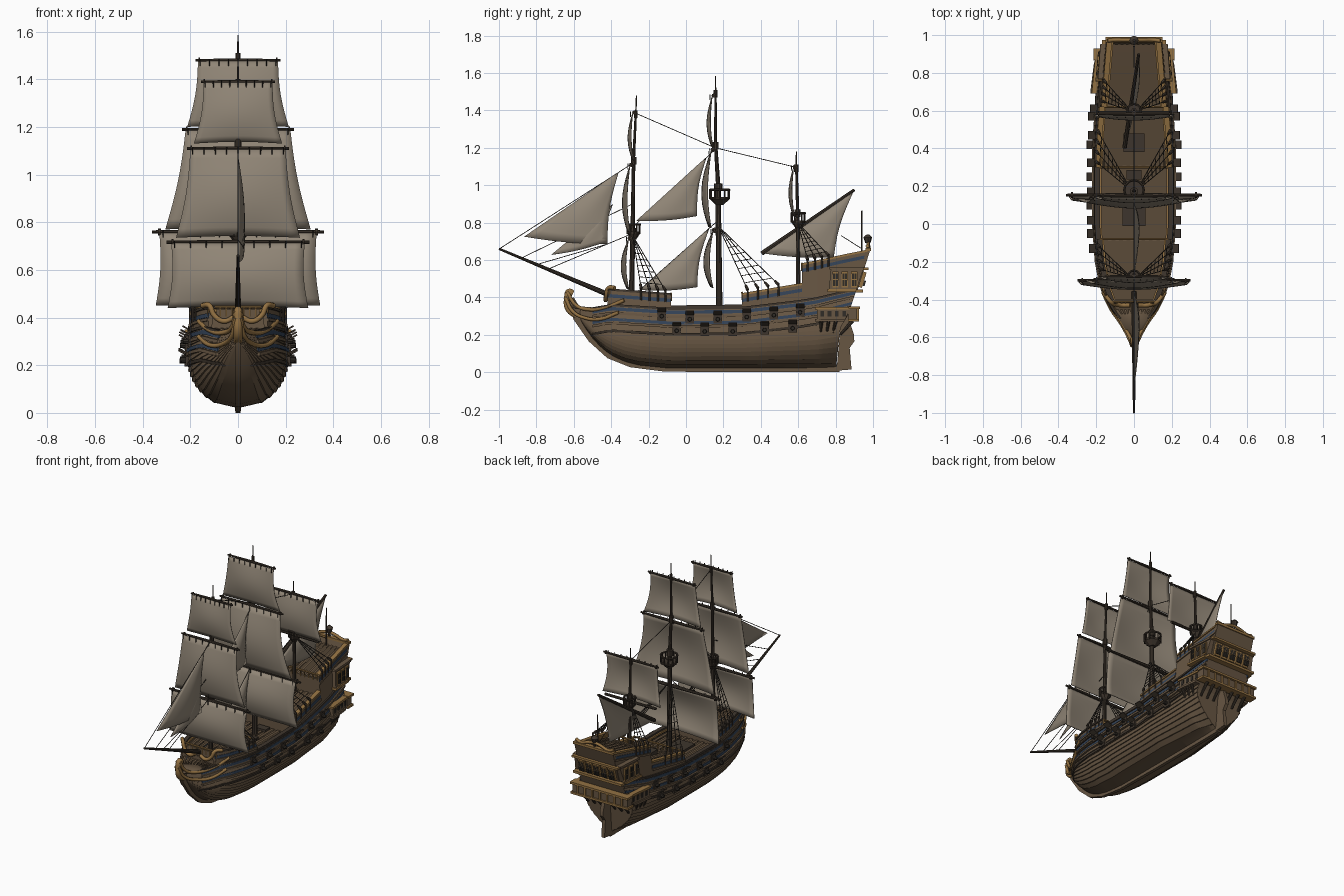
import bpy, bmesh
from math import sin, cos, pi, radians
from mathutils import Vector, Matrix, Euler

if "Cube" in bpy.data.objects:
    bpy.data.objects.remove(bpy.data.objects["Cube"])
def material(name, c):
    m = bpy.data.materials.new(name); m.diffuse_color = (*c, 1); return m
WOOD, DARK = material("hull_wood", (.135, .092, .055)), material("dark_wood", (.048, .036, .026))
GOLD, BLUE = material("gilded_wood", (.29, .165, .055)), material("blue_paint", (.035, .058, .1))
SAIL, DECK, ROPE = material("canvas", (.285, .24, .185)), material("deck_wood", (.105, .07, .04)), material("rope", (.03, .025, .02))
# helpers: raw mesh, round spars, boxes, extruded profile, bent rail
def finish(name, bm, mat, solid=0):
    me = bpy.data.meshes.new(name); bm.to_mesh(me); bm.free(); me.materials.append(mat)
    ob = bpy.data.objects.new(name, me); bpy.context.collection.objects.link(ob)
    ob.select_set(True); bpy.context.view_layer.objects.active = ob
    if solid:
        m = ob.modifiers.new("thickness", 'SOLIDIFY'); m.thickness = solid; m.offset = 0
def mesh(name, verts, faces, mat, solid=0):
    bm = bmesh.new(); vs = [bm.verts.new(v) for v in verts]
    for f in faces: bm.faces.new([vs[i] for i in f])
    bmesh.ops.remove_doubles(bm, verts=bm.verts, dist=1e-5)
    bmesh.ops.recalc_face_normals(bm, faces=bm.faces)
    finish(name, bm, mat, solid)
def tubes(name, segs, mat, n=8):
    bm = bmesh.new()
    for p, q, r1, r2 in segs:
        p, q = Vector(p), Vector(q); d = q - p
        M = Matrix.Translation((p + q) / 2) @ d.to_track_quat('Z', 'Y').to_matrix().to_4x4()
        bmesh.ops.create_cone(bm, cap_ends=True, segments=n, radius1=r1, radius2=r2, depth=d.length, matrix=M)
    finish(name, bm, mat)
def boxes(name, items, mat):
    bm = bmesh.new()
    for c, s, *r in items:
        M = Matrix.Translation(c) @ Euler(r[0] if r else (0, 0, 0)).to_matrix().to_4x4() @ Matrix.Diagonal((*s, 1))
        bmesh.ops.create_cube(bm, size=1, matrix=M)
    finish(name, bm, mat)
def profile(name, pts, half, mat):
    n = len(pts)
    f = [list(range(n)), list(range(n, 2 * n))] + [[i, (i + 1) % n, n + (i + 1) % n, n + i] for i in range(n)]
    mesh(name, [(s * half, y, z) for s in (-1, 1) for y, z in pts], f, mat)
def rail(name, pts, r, mat, sides=(1, -1)):
    cu = bpy.data.curves.new(name, 'CURVE'); cu.dimensions = '3D'; cu.materials.append(mat)
    cu.bevel_depth = r; cu.bevel_resolution = 1; cu.use_fill_caps = True; cu.resolution_u = 6
    for s in sides:
        sp = cu.splines.new('BEZIER'); sp.bezier_points.add(len(pts) - 1)
        for b, (x, y, z) in zip(sp.bezier_points, pts):
            b.co = (s * x, y, z); b.handle_left_type = b.handle_right_type = 'AUTO'
    bpy.context.collection.objects.link(bpy.data.objects.new(name, cu))
# hull shape: half width W(y, z), stern slope Y, sheer S
def L(tab, x):
    for (a, u), (b, v) in zip(tab, tab[1:]):
        if x <= b: return u + (v - u) * max(0, x - a) / (b - a)
    return tab[-1][1]
BEAM = [(-.57, .006), (-.54, .045), (-.5, .08), (-.45, .118), (-.4, .145), (-.33, .17), (-.2, .195), (0, .21), (.4, .21), (.7, .193), (1, .175)]
KEEL = [(-.57, .285), (-.54, .235), (-.5, .18), (-.45, .125), (-.4, .088), (-.33, .055), (-.25, .035), (-.1, .02), (.8, .02)]
FULL, STERN = [(-.57, .6), (-.2, .5), (.4, .5), (.75, .75), (1, 1.2)], [(0, .80), (.24, .825), (.30, .865), (.45, .915), (.66, .985)]
S = lambda y: L([(-.57, .335), (-.4, .365), (-.08, .345), (.3, .35), (.6, .385), (1, .45)], y)
def W(y, z):
    b, k = L(BEAM, y), L(KEEL, y); zb = max(.25, k + .04)
    if z >= zb: return max(.003, b - .1 * (z - zb))
    return b * (1 - (1 - max(0, (z - k) / (zb - k))) ** 2.2) ** L(FULL, y)
def Y(y, z): return y if y < .7 else .7 + (y - .7) * (L(STERN, z) - .7) / .3
# planked hull of lapped strakes, closed by the stern
N, R, v = 44, 15, []
n, m = N + 1, 2 * R
for s in (1, -1):
    for r, o in [(i + j, .007 * (1 - j)) for i in range(R) for j in (0, 1)]:
        for y in [-.57 + 1.57 * i / N for i in range(n)]:
            z = L(KEEL, y) + (S(y) - L(KEEL, y)) * r / R
            v.append((s * (W(y, z) + (min(o, L(BEAM, y) * .05) if r else 0)), Y(y, z), z))
f = [(a, a + 1, a + 1 + n, a + n) for h in (0, 1) for r in range(m - 1) for a in range((h * m + r) * n, (h * m + r) * n + N)]
mesh("hull", v, f + [(a, a + n * m, a + n * m + n, a + n) for a in range(N, n * (m - 1), n)], WOOD)
# bulwarks, wales and painted bands that follow the hull
def wall(name, y0, y1, lo, hi, out, thick, mat, seg=24):
    v, f = [], []
    for s in (1, -1):
        base = len(v); e = base + 4 * seg
        for y in [y0 + (y1 - y0) * i / seg for i in range(seg + 1)]:
            for z, t in ((lo(y), 0), (hi(y), 0), (hi(y), thick), (lo(y), thick)):
                v.append((s * max(.001, W(y, z) + out - t), Y(y, z), z))
        f += [(a + k, a + (k + 1) % 4, a + 4 + (k + 1) % 4, a + 4 + k) for a in range(base, e, 4) for k in range(4)]
        f += [range(base, base + 4), range(e, e + 4)]
    mesh(name, v, f, mat)
def off(fn, d): return lambda y: fn(y) + d
TF, TW = lambda y: .415 - .075 * (y + .08), off(S, .004)
TQ, TP = lambda y: .415 + .17 * (y - .3), lambda y: .575 + .075 * (y - .62) / .38
for nm, a, b, T, col in (("forecastle", -.42, -.08, TF, DARK), ("waist", -.08, .3, TW, DARK), ("quarterdeck", .3, .62, TQ, GOLD), ("poop", .62, 1, TP, GOLD)):
    wall(nm + "_side", a, b, off(S, -.012), T, .002, .016, WOOD)
    wall(nm + "_rail_cap", a, b, off(T, -.004), off(T, .008), .009, .028, col)
    wall(nm + "_inner_rail", a, b, off(T, -.018), off(T, -.005), -.014, .014, GOLD)
    if nm != "waist":
        wall(nm + "_blue_band", a, b, off(T, -.04), off(T, -.022), .005, .006, BLUE)
        wall(nm + "_moulding", a, b, off(T, -.055), off(T, -.042), .009, .01, WOOD)
for d, h, o, mt in ((-.012, .012, .011, DARK), (-.034, .018, .007, BLUE), (-.055, .014, .012, WOOD), (-.09, .016, .007, BLUE), (-.108, .014, .013, WOOD), (-.15, .014, .011, DARK)):
    wall("wale", -.5, 1, off(S, d), off(S, d + h), o, .014, mt, 40)
# planked decks, bulkheads, hatches, railings
def deck(name, y0, y1, z, k=18):
    v, f = [], []
    for p in range(k):
        for y in [y0 + (y1 - y0) * i / 8 for i in range(9)]:
            w = max(.002, W(y, z(y)) - .012)
            v += [(w * (2 * e / k - 1), Y(y, z(y)), z(y) + .006 * (p % 2)) for e in (p, p + 1)]
        f += [(a, a + 1, a + 3, a + 2) for a in range(18 * p, 18 * p + 16, 2)]
    mesh(name, v, f, DECK)
deck("beak_deck", -.57, -.4, off(S, -.012)); deck("forecastle_deck", -.42, -.08, lambda y: .385); deck("waist_deck", -.08, .3, lambda y: .305)
deck("quarter_deck", .3, .62, off(TQ, -.03)); deck("poop_deck", .62, 1, off(TP, -.035))
boxes("bulkheads", [((0, -.085, .345), (.38, .012, .09)), ((0, .305, .345), (.385, .012, .09)), ((0, .625, .48), (.33, .012, .14)), ((0, -.405, .395), (.25, .014, .08))], WOOD)
boxes("hatches", [((0, .06, .312), (.12, .14, .02)), ((0, .26, .312), (.08, .05, .02)), ((0, .43, .417), (.11, .1, .03))], DARK)
RAILS = ((.18, -.08, .42), (.18, .3, .425), (.155, .62, .58), (.125, -.41, .445))
tubes("deck_railings", [((-w, y, z), (w, y, z), .006, .006) for w, y, z in RAILS]
      + [((w * k / 5, y, z - .04), (w * k / 5, y, z), .004, .004) for w, y, z in RAILS for k in range(-5, 6)], GOLD)
# keel, rudder, beakhead and figurehead
profile("keel_and_stem", [(-.635, .385), (-.6, .28), (-.52, .165), (-.42, .075), (-.3, .027), (-.12, .004), (.2, 0), (.82, 0), (.83, .04),
                          (-.1, .04), (-.28, .06), (-.4, .12), (-.5, .22), (-.54, .3), (-.6, .4)], .011, WOOD)
profile("rudder", [(.805, .008), (.885, .015), (.875, .13), (.9, .165), (.898, .2), (.865, .3), (.83, .3)], .012, WOOD)
mesh("beak_grating", [(-.012, -.62, .35), (.012, -.62, .35), (.125, -.42, .335), (-.125, -.42, .335)], [(0, 1, 2, 3)], WOOD, .012)
rail("beak_upper_rail", [(.01, -.635, .43), (.026, -.59, .36), (.066, -.52, .335), (.125, -.42, .35), (.165, -.33, .385)], .01, GOLD)
rail("beak_lower_rail", [(.01, -.645, .4), (.026, -.605, .325), (.066, -.53, .288), (.118, -.455, .285), (.165, -.36, .32)], .01, GOLD)
rail("forecastle_scroll", [(.02, -.43, .4), (.06, -.43, .385), (.1, -.425, .41), (.12, -.415, .45), (.15, -.38, .45)], .012, GOLD)
rail("figurehead", [(0, -.585, .3), (0, -.63, .34), (0, -.635, .4), (0, -.625, .43), (0, -.605, .42)], .019, GOLD, (1,))
# gun ports, lids and cannons
ports = [(s, y, z, W(y, z)) for s in (1, -1) for y, z in [(-.13, .3), (.02, .283), (.17, .283), (.325, .295), (.47, .305), (.61, .32),
         (-.05, .222), (.1, .218), (.25, .218), (.42, .226), (.57, .235)]]
boxes("gun_ports", [((s * x, y, z), (.03, .046, .046)) for s, y, z, x in ports], DARK)
boxes("port_lids", [((s * (x + .022), y, z + .034), (.044, .046, .007), (0, -s * .5, 0)) for s, y, z, x in ports], DARK)
tubes("cannons", [((s * x, y, z), (s * (x + .036), y, z), .013, .01) for s, y, z, x in ports], ROPE)
# stern galleries, transom, windows, lantern
wall("lower_gallery", .7, 1, lambda y: .27 + .02 * (y - .7), lambda y: .335 + .05 * (y - .7), .032, .05, WOOD)
wall("upper_gallery", .79, 1, lambda y: .44, lambda y: .555, .026, .05, WOOD)
for y0, d, o, mt in ((.69, .27, .04, WOOD), (.69, .335, .04, GOLD), (.78, .43, .034, GOLD), (.78, .548, .034, WOOD)):
    wall("gallery_trim", y0, 1, lambda y: d, lambda y: d + .014, o, .055, mt)
profile("transom", [(.915, .43), (.985, .655), (.965, .655), (.895, .43)], .145, WOOD)
boxes("stern_balcony", [((0, .89, .31), (.41, .05, .07))], WOOD)
boxes("stern_trim", [((0, .895, .277), (.43, .06, .014)), ((0, .9, .345), (.43, .06, .014)), ((0, .925, .435), (.36, .04, .016)), ((0, .96, .553), (.34, .03, .014)),
                     ((0, .975, .655), (.3, .028, .016))] + [((x * .055, .918, .311), (.012, .012, .06)) for x in range(-3, 4)], GOLD)
frames = [((k * .056, .943, .495), (.042, .02, .085), (-.3, 0, 0)) for k in range(-2, 3)]
panes = [((k * .056 + e, .949, .495 + h), (.014, .02, .03), (-.3, 0, 0)) for k in range(-2, 3) for e in (-.009, .009) for h in (-.018, .018)]
for s in (1, -1):
    for y in (.83, .895, .96):
        x = s * (W(y, .495) + .026); frames.append(((x, Y(y, .495), .495), (.014, .034, .085)))
        panes += [((x + s * .004, Y(y, .495) + e, .495 + h), (.014, .011, .03)) for e in (-.007, .007) for h in (-.018, .018)]
    panes += [((s * (W(y, .31) + .03), Y(y, .31), .312), (.01, .02, .03)) for y in (.75, .82, .89, .96)]
boxes("window_frames", frames, GOLD); boxes("window_panes", panes, ROPE)
tubes("stern_corbels", [((x * .05, .825, .2), (x * .05, .89, .275), .007, .011) for x in range(-3, 4) if x]
      + [((s * (W(y, .21) - .005), Y(y, .2), .21), (s * (W(y, .27) + .025), Y(y, .27), .275), .006, .01) for s in (1, -1) for y in (.75, .83, .91)], DARK)
rail("taffrail_scroll", [(0, .975, .69), (.05, .975, .68), (.1, .975, .665), (.14, .97, .675)], .01, GOLD)
tubes("stern_lantern", [((0, y, a), (0, y, b), r, q) for y, a, b, r, q in ((.972, .65, .69, .007, .007), (.972, .69, .72, .014, .023), (.972, .72, .737, .025, .006), (.94, .6, .865, .005, .003))], DARK)
# masts, bowsprit and round tops
spars, tops = [((0, -.36, .392), (0, -1, .66), .015, .006)], []
for pts, rs in (([(-.292, .3), (-.285, .76), (-.28, 1.14), (-.268, 1.39), (-.265, 1.48)], (.016, .012, .008, .004)),
                ([(.178, .28), (.172, 1.0), (.158, 1.22), (.158, 1.5), (.158, 1.585)], (.018, .012, .008, .004)),
                ([(.6, .38), (.597, .86), (.59, 1.1), (.59, 1.18)], (.013, .009, .004))):
    spars += [((0, a, b), (0, c, d), r, r * .75) for (a, b), (c, d), r in zip(pts, pts[1:], rs)]
    spars += [((0, a, b - .03), (0, a, b + .01), r * 1.25, r * 1.25) for (a, b), r in zip(pts[1:-1], rs)]
for y, z, r in ((.18, .925, .052), (.6, .8, .036), (-.28, .74, .034)):
    tops += [((0, y, z - .03), (0, y, z), r * .4, r), ((0, y, z), (0, y, z + .012), r, r)]
    c = [(r * cos(k * pi / 6), y + r * sin(k * pi / 6)) for k in range(13)]
    for p, q in zip(c, c[1:]): tops += [((*p, z), (*p, z + .05), .004, .004), ((*p, z + .05), (*q, z + .05), .006, .006)]
tubes("masts_and_bowsprit", spars, DARK, 10); tubes("mast_tops", tops, DARK)
# square sails and yards: mast y, top z, foot z, top half, foot half, yard half, belly
yards, ties = [((-.19, .59, .82), (.19, .59, .82), .009, .009), ((-.05, .405, .635), (.025, .9, .975), .012, .008)], []
for nm, y, zt, zb, a, b, yh, bul in (
        ("main_course", .145, .755, .45, .33, .345, .36, .058), ("main_topsail", .135, 1.185, .77, .22, .305, .235, .058),
        ("main_topgallant", .14, 1.475, 1.2, .168, .213, .178, .035), ("fore_course", -.307, .712, .44, .28, .295, .3, .047),
        ("fore_topsail", -.3, 1.105, .735, .2, .26, .215, .047), ("fore_topgallant", -.285, 1.385, 1.13, .145, .185, .155, .032),
        ("mizzen_topsail", .575, 1.095, .83, .19, .215, .205, .032)):
    v = []
    for t in [j / 10 for j in range(11)]:
        w = a + (b - a) * t - .012 * sin(pi * t)
        for u in [i / 14 for i in range(15)]:
            k = sin(pi * u)
            v.append((w * (2 * u - 1), y - bul * (.45 + .55 * k) * sin(pi * t * .85) + .012 * t, zt + (zb - zt) * t + .008 * k * t))
    mesh(nm + "_sail", v, [(j + i, j + i + 1, j + i + 16, j + i + 15) for j in range(0, 150, 15) for i in range(14)], SAIL, .004)
    r, yy, z = .006 + yh * .016, y + .008, zt + .004
    for s in (1, -1):
        yards += [((0, yy, z), (s * yh, yy, z), r, r * .6), ((s * yh * .9, yy, z), (s * yh * .93, yy, z), r * 1.3, r * 1.3)]
    ties += [((a * k / 4.2, y - .01, zt + .01), (a * k / 4.2, y - .012, zt - .02), .003, .002) for k in range(-4, 5)]
tubes("yards", yards, DARK); tubes("reef_ties", ties, ROPE, 5)
# triangular sails: tack, head, clew
for nm, *ABC in (("outer_jib", (0, -.865, .725), (0, -.36, 1.07), (.02, -.42, .685)), ("inner_jib", (0, -.72, .628), (0, -.39, .9), (.02, -.42, .7)),
                 ("main_topmast_staysail", (0, -.265, .81), (0, .11, 1.15), (.02, .06, .835)), ("main_staysail", (0, -.245, .44), (0, .125, .77), (.02, .06, .455)),
                 ("lateen", (-.045, .415, .635), (.025, .895, .965), (.02, .79, .615))):
    A, B, C = map(Vector, ABC); v = []
    for t, u in [(j / 9, i / 9) for j in range(10) for i in range(10)]:
        bend = Vector((.02 * sin(pi * u) * sin(pi * t * .8), -.018 * sin(pi * t) * u, -.01 * t * sin(pi * u)))
        v.append(B.lerp(A.lerp(C, u), t) + bend)
    mesh(nm + "_sail", v, [(a, a + 1, a + 11, a + 10) if a > 9 else (0, a + 11, a + 10) for a in range(90) if a % 10 < 9], SAIL, .004)
# stays, shrouds, ratlines and deadeyes
ropes, dead = [((0, a, b), (0, c, d), .0022, .0022) for a, b, c, d in (
    (-.27, 1.385, .155, 1.2), (.155, 1.2, .59, 1.095), (-1, .658, -.28, 1.12), (-.88, .61, -.285, .9), (-.74, .55, -.29, .74), (-.8, .575, -.42, .685), (-.28, .78, .155, 1.19), (-.27, .42, .17, .81), (.83, .73, .94, .66))], []
for my, mz, ys, T in ((-.285, .73, (-.24, -.195, -.15, -.11), TF), (.174, .78, (.33, .385, .44, .495), TQ), (.598, .8, (.65, .69, .73, .77), TP)):
    for s in (1, -1):
        top = Vector((s * .012, my, mz))
        ends = [Vector((s * (W(y, T(y)) + .008), Y(y, T(y)), T(y) + .02)) for y in ys]
        for e in ends:
            ropes.append((top, e, .0025, .0025))
            dead += [(e - Vector((0, 0, .065)), e, .005, .005), (e, e + (top - e).normalized() * .03, .009, .007)]
        ropes += [(e.lerp(top, k / 9), g.lerp(top, k / 9), .002, .002) for k in range(1, 8) for e, g in zip(ends, ends[1:])]
tubes("rigging", ropes, ROPE, 5); tubes("deadeyes", dead, DARK, 6)
bpy.ops.object.shade_smooth_by_angle(angle=radians(32))

for m in bpy.data.materials:
    if m.users and not m.is_grease_pencil:
        m.use_nodes = True
        m.node_tree.nodes["Principled BSDF"].inputs["Base Color"].default_value = m.diffuse_color
